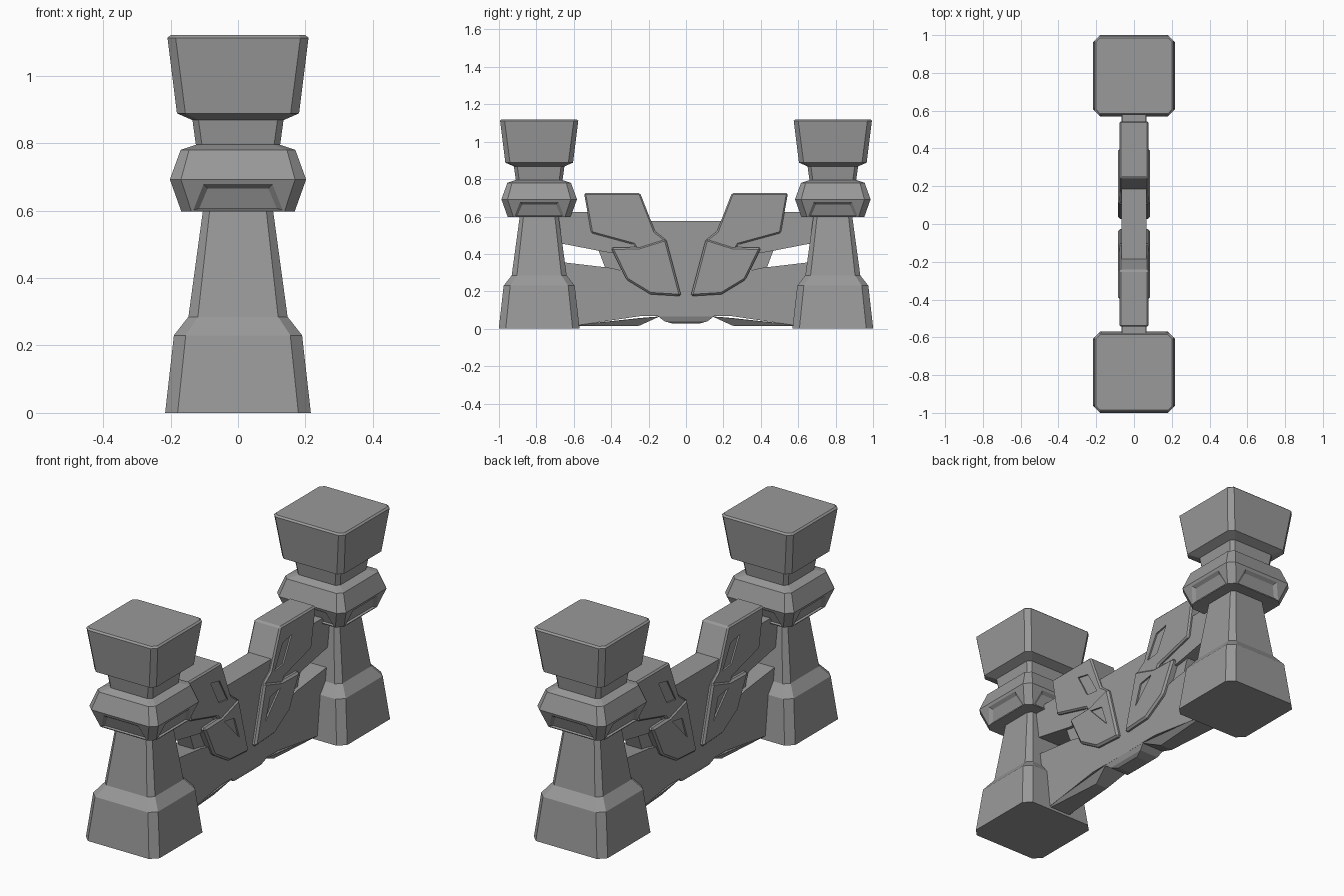
import bpy, bmesh

if "Cube" in bpy.data.objects:
    bpy.data.objects.remove(bpy.data.objects["Cube"])

# Dark stone
STONE = bpy.data.materials.new("dark_stone")
STONE.diffuse_color = (.32, .32, .32, 1)
STONE.use_nodes = True
STONE.node_tree.nodes["Principled BSDF"].inputs["Base Color"].default_value = STONE.diffuse_color


def finish(bm, name):
    bmesh.ops.recalc_face_normals(bm, faces=bm.faces)
    me = bpy.data.meshes.new(name)
    bm.to_mesh(me)
    bm.free()
    me.materials.append(STONE)
    ob = bpy.data.objects.new(name, me)
    bpy.context.collection.objects.link(ob)
    return ob


def prism(name, pts, w, side=1, x=0.0, bevel=0.0):
    """Extrude a (y, z) outline to x +/- w; side=-1 mirrors in y."""
    bm = bmesh.new()
    a = [bm.verts.new((x - w, y * side, z)) for y, z in pts]
    b = [bm.verts.new((x + w, y * side, z)) for y, z in pts]
    bm.faces.new(a)
    bm.faces.new(b)
    for i in range(len(pts)):
        j = (i + 1) % len(pts)
        bm.faces.new((a[i], a[j], b[j], b[i]))
    ob = finish(bm, name)
    if bevel:
        m = ob.modifiers.new("edge", 'BEVEL')
        m.width, m.segments, m.limit_method = bevel, 1, 'ANGLE'
    return ob


def hull(name, rows, side=1):
    """Convex block from (half width, y, z) points."""
    bm = bmesh.new()
    for w, y, z in rows:
        for s in (-1, 1):
            bm.verts.new((s * w, y * side, z))
    bmesh.ops.convex_hull(bm, input=bm.verts)
    return finish(bm, name)


def carve(ob, cutter):
    cutter.hide_render = True
    cutter.hide_set(True)
    m = ob.modifiers.new("recess", 'BOOLEAN')
    m.operation, m.solver, m.object = 'DIFFERENCE', 'EXACT', cutter


# Post: stacked chamfered squares (z, half width, corner chamfer)
RINGS = [(0, .216, .037), (.23, .19, .035), (.285, .147, .028), (.6, .104, .02),
         (.597, .168, .03), (.692, .202, .033), (.78, .17, .025), (.795, .125, .018),
         (.868, .135, .018), (.888, .181, .025), (1.112, .209, .024), (1.12, .2, .02)]


def sink_panel(bm, face, cy, low, high, z0, z1, depth):
    """Inset a lower collar face to a trapezoid, pushed inwards by depth."""
    n = face.normal.copy()
    bmesh.ops.inset_individual(bm, faces=[face], thickness=.005, depth=0)
    for v in face.verts:
        top = v.co.z > .645
        z, t = (z1, high) if top else (z0, low)
        r = .168 + .034 * (z - .597) / .095 - depth
        if abs(n.x) > abs(n.y):
            v.co = (r if n.x > 0 else -r, cy + (t if v.co.y > cy else -t), z)
        else:
            v.co = (t if v.co.x > 0 else -t, cy + (r if n.y > 0 else -r), z)


def post(name, cy):
    bm = bmesh.new()
    loops = []
    for z, r, c in RINGS:
        k = r - c
        pts = [(r, -k), (r, k), (k, r), (-k, r), (-r, k), (-r, -k), (-k, -r), (k, -r)]
        loops.append([bm.verts.new((x, y + cy, z)) for x, y in pts])
    panels = []
    for n, (a, b) in enumerate(zip(loops, loops[1:])):
        for i in range(8):
            j = (i + 1) % 8
            f = bm.faces.new((a[i], a[j], b[j], b[i]))
            if n == 4 and i % 2 == 0:
                panels.append(f)
    bm.faces.new(loops[0])
    bm.faces.new(loops[-1])
    bmesh.ops.recalc_face_normals(bm, faces=bm.faces)
    # sunken panels on the lower collar faces
    for f in panels:
        sink_panel(bm, f, cy, .132, .102, .602, .678, 0)
        sink_panel(bm, f, cy, .115, .09, .606, .665, .012)
    return finish(bm, name)


# Central wall and keystone
prism("wall_core", [(-.2, .575), (.2, .575), (.3, .45), (.22, .2), (.14, .066),
                    (-.14, .066), (-.22, .2), (-.3, .45)], .065)
hull("keystone", [(.065, -.15, .067), (.065, .15, .067), (.055, -.115, .04),
                  (.055, .115, .04), (.04, -.07, .027), (.04, .07, .027)])

for s, tag in ((1, "back"), (-1, "front")):
    post(tag + "_post", s * .785)

    # Rails between post and wall, leaving an opening
    prism(tag + "_upper_rail", [(.74, .625), (.48, .625), (.18, .55), (.18, .38),
                                (.43, .41), (.74, .47)], .062, s)
    prism(tag + "_lower_rail", [(.74, .365), (.4, .325), (0, .225), (0, .068),
                                (.24, .068), (.57, .02), (.74, .02)], .065, s)
    prism(tag + "_opening_block", [(.47, .425), (.3, .45), (.3, .31), (.43, .32)], .045, s)
    hull(tag + "_keel", [(.065, .6, .02), (.065, .24, .058), (.065, .14, .066),
                         (.035, .25, .016), (.06, .6, .015)], s)

    # Overlapping wing plates with shallow recesses on both faces
    upper = prism(tag + "_upper_wing", [(.545, .725), (.245, .725), (.165, .52), (.107, .476),
                                        (.09, .4), (.25, .4), (.28, .45), (.507, .512)],
                  .078, s, bevel=.008)
    lower = prism(tag + "_lower_wing", [(.402, .433), (.25, .437), (.107, .482), (.025, .174),
                                        (.19, .184), (.318, .262)], .085, s, bevel=.01)
    for d in (-1, 1):
        carve(upper, prism("upper_recess_cutter", [(.34, .65), (.265, .635), (.195, .51), (.27, .52)],
                           .008, s, d * .078))
        carve(lower, prism("lower_recess_cutter", [(.235, .41), (.15, .395), (.11, .28)],
                           .008, s, d * .085))
